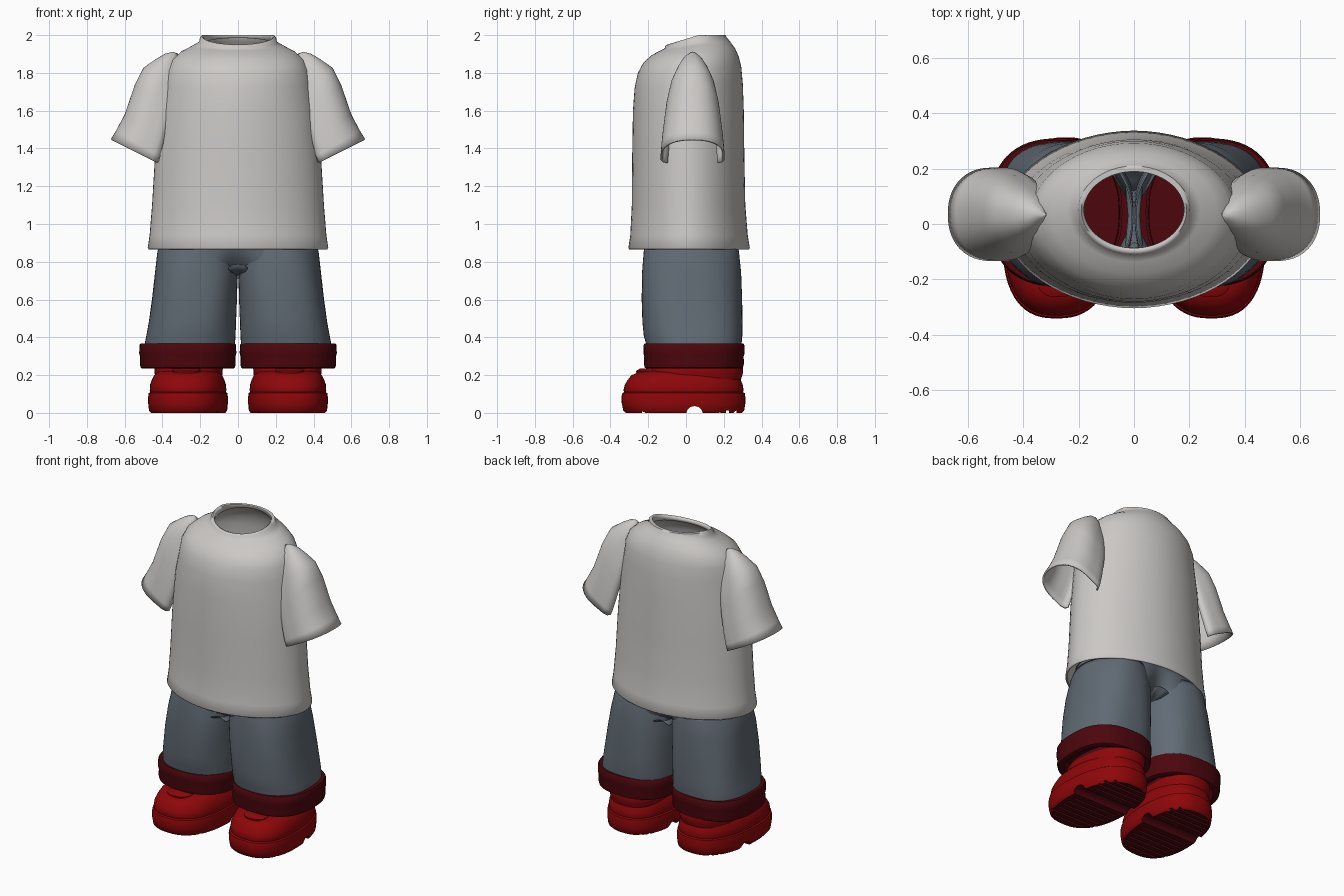
import bpy, bmesh, math

if "Cube" in bpy.data.objects:
    bpy.data.objects.remove(bpy.data.objects["Cube"])


def material(name, color):
    m = bpy.data.materials.new(name)
    m.diffuse_color = (*color, 1)
    m.use_nodes = True
    m.node_tree.nodes["Principled BSDF"].inputs["Base Color"].default_value = m.diffuse_color
    return m


WHITE = material("off_white_cotton", (0.60, 0.58, 0.565))
DENIM = material("grey_blue_denim", (0.118, 0.145, 0.173))
DARK = material("dark_red_cuff", (0.072, 0.002, 0.004))
RED = material("red_shoe", (0.27, 0.002, 0.003))


def oval(rx, yf, yb, zf, zb, cx=0.0, n=2.0, zmax=9.0, count=64, fold=0.0, phase=0.0):
    """Superellipse ring; height slopes from front (zf) to back (zb)."""
    pts = []
    cy, ry = (yf + yb) / 2, (yb - yf) / 2
    for i in range(count):
        a = 2 * math.pi * i / count
        c, s = math.cos(a), math.sin(a)
        f = 1 + fold * math.sin(5 * a + phase)
        u = math.copysign(abs(c) ** (2 / n), c)
        v = math.copysign(abs(s) ** (2 / n), s)
        z = zf + (zb - zf) * (v + 1) / 2
        pts.append((cx + rx * u * f, cy + ry * v * f, min(z, zmax)))
    return pts


def loft(name, rings, mat, closed=True, cap_start=False, cap_end=False,
         mirror=False, thick=0.0, cutter=None, angle=40):
    """Skin a list of rings into one smooth shaded object."""
    bm = bmesh.new()
    rows = [[bm.verts.new(p) for p in r] for r in rings]
    k = len(rows[0])
    for a, b in zip(rows, rows[1:]):
        for i in range(k if closed else k - 1):
            j = (i + 1) % k
            bm.faces.new((a[i], a[j], b[j], b[i]))
    if cap_start:
        bm.faces.new(rows[0][::-1])
    if cap_end:
        bm.faces.new(rows[-1])
    if closed:
        bmesh.ops.recalc_face_normals(bm, faces=bm.faces)
    me = bpy.data.meshes.new(name)
    bm.to_mesh(me)
    bm.free()
    me.materials.append(mat)
    me.polygons.foreach_set("use_smooth", [True] * len(me.polygons))
    me.set_sharp_from_angle(angle=math.radians(angle))
    ob = bpy.data.objects.new(name, me)
    bpy.context.collection.objects.link(ob)
    if cutter:
        md = ob.modifiers.new("Cut", 'BOOLEAN')
        md.operation, md.object, md.solver = 'DIFFERENCE', cutter, 'EXACT'
    if thick:
        md = ob.modifiers.new("Thickness", 'SOLIDIFY')
        md.thickness, md.offset = thick, -1
    if mirror:
        ob.modifiers.new("Mirror", 'MIRROR')
    return ob


# Shirt body: hem, chest, sloping shoulders, then a rolled collar
shirt = [
    (.472, -.300, .333, .865, .865), (.478, -.305, .338, .873, .873),
    (.468, -.295, .327, .94, .94), (.455, -.287, .314, 1.10, 1.10),
    (.440, -.285, .309, 1.35, 1.35), (.416, -.281, .306, 1.60, 1.60),
    (.392, -.272, .301, 1.72, 1.74), (.376, -.255, .293, 1.80, 1.83),
    (.350, -.225, .280, 1.855, 1.885), (.300, -.180, .260, 1.895, 1.93),
    (.240, -.136, .232, 1.918, 1.968), (.207, -.113, .213, 1.930, 1.992),
    (.202, -.110, .210, 1.942, 2.025), (.191, -.099, .200, 1.950, 2.04),
    (.181, -.087, .190, 1.945, 2.03), (.180, -.086, .189, 1.925, 1.985)]
loft("shirt_body", [oval(*r, n=1.92 if r[4] < 1.8 else 2.0, zmax=2.0) for r in shirt],
     WHITE, thick=.008, angle=70)


# Sleeves: arched sections open toward the body
def arch(xo, zo, xi, zi, hy, cy=.035, count=28):
    pts = [(-.02, -.80), (.02, -.94), (.12, -1.0), (.25, -1.0)]
    for i in range(count + 1):
        a = -math.pi / 2 + math.pi * i / count
        c, s = max(math.cos(a), 0), math.sin(a)
        pts.append((.36 + .64 * c ** .9, math.copysign(abs(s) ** .9, s)))
    pts += [(.25, 1.0), (.12, 1.0), (.02, .94), (-.02, .80)]
    return [(xi + (xo - xi) * t, cy + hy * v, zi + (zo - zi) * t) for t, v in pts]


sleeve = [(.318, 1.902, .300, 1.86, .003), (.345, 1.912, .302, 1.83, .030),
          (.385, 1.902, .310, 1.80, .060), (.430, 1.876, .325, 1.75, .085),
          (.500, 1.828, .345, 1.66, .117),
          (.545, 1.740, .365, 1.55, .140), (.600, 1.580, .395, 1.43, .158),
          (.645, 1.495, .415, 1.36, .166), (.674, 1.448, .428, 1.325, .169)]
loft("sleeve", [arch(*s) for s in sleeve], WHITE, closed=False,
     mirror=True, thick=-.010, angle=70)

# Trouser legs with soft folds, open at both ends
legs = [(.206, .207, -.218, .270, .89, 2.0), (.212, .213, -.224, .280, .855, 2.1),
        (.219, .220, -.235, .290, .74, 2.4), (.225, .232, -.236, .296, .60, 2.5),
        (.231, .243, -.230, .300, .48, 2.5), (.236, .250, -.222, .300, .41, 2.5),
        (.240, .257, -.205, .295, .35, 2.5), (.235, .257, -.20, .29, .30, 2.5)]
loft("trouser_leg", [oval(rx, yf, yb, z, z, cx=cx, n=n, fold=.008, phase=z * 9)
                     for rx, cx, yf, yb, z, n in legs], DENIM, mirror=True, thick=.006)


# Trouser waist, pinched along the middle into the crotch
def pinched(rx, yf, yb, z, amount):
    mid = (yf + yb) / 2
    return [(x, mid + (y - mid) * (1 - amount * math.exp(-(x / .075) ** 2)), zz)
            for x, y, zz in oval(rx, yf, yb, z, z, n=2.5, count=160)]


waist = [(.395, -.19, .245, .71, .75), (.400, -.20, .255, .76, .42),
         (.405, -.212, .264, .82, .2), (.405, -.216, .268, .88, .09),
         (.400, -.214, .266, .93, .05)]
loft("trouser_waist", [pinched(*w) for w in waist], DENIM, thick=.006)

# Saddle strip between the legs
gore = [[(x, y, .725 - 6 * x * x + 1.2 * (y - .03) ** 2)
         for x in (-w, -w / 2, 0, w / 2, w)]
        for y, w in ((-.20, .055), (-.12, .035), (.03, .022), (.18, .035), (.255, .055))]
loft("trouser_crotch", gore, DENIM, closed=False, thick=.006)

# Rolled cuffs: band profile outside, under and up inside, closed by the lining
cuff = [(.222, .030, .368), (.250, .002, .368), (.256, -.004, .358),
        (.257, -.005, .315), (.253, .0, .300), (.254, -.002, .260),
        (.250, .003, .240), (.242, .011, .235), (.215, .038, .237), (.212, .04, .32)]
loft("trouser_cuff", [oval(rx, -.221 + d, .305 - d, z, z, cx=.266, n=2.5)
                      for rx, d, z in cuff], DARK, mirror=True, cap_end=True)

# Hidden cutter: arch notch and tread grooves under the soles
bm = bmesh.new()


def groove(y, w, h, length):
    r = bmesh.ops.create_cube(bm, size=1)
    for v in r["verts"]:
        v.co = (.268 - .05 * (y + .1) + v.co.x * length, y + v.co.y * w, v.co.z * 2 * h)


for i, y in enumerate([-.27 + .045 * i for i in range(6)] + [.13, .175, .22, .26]):
    groove(y, .016, .012, .24 if i in (0, 9) else .33)
r = bmesh.ops.create_cone(bm, cap_ends=True, segments=24, radius1=.042, radius2=.042, depth=.7)
for v in r["verts"]:
    v.co = (.26 + v.co.z, .045 + v.co.x, v.co.y * .85)
me = bpy.data.meshes.new("sole_cutter")
bm.to_mesh(me)
bm.free()
me.materials.append(RED)
me.materials.append(DARK)
me.polygons.foreach_set("material_index", [1] * len(me.polygons))
cutter = bpy.data.objects.new("sole_cutter", me)
bpy.context.collection.objects.link(cutter)
cutter.hide_render = True
cutter.hide_viewport = True


# Shoes: footprint a bit narrower at the heel, toes turned out
def foot(rx, yf, yb, z, n=2.5, lift=0.0):
    out = []
    for x, y, zz in oval(rx, yf, yb, z, z + lift, cx=.268, n=n):
        x = .268 + (x - .268) * (1 - .22 * max(y, 0)) - .05 * (y + .1)
        out.append((x, y, zz))
    return out


def darken(ob, rule):
    """Second colour on the faces that satisfy the rule."""
    ob.data.materials.append(DARK)
    for p in ob.data.polygons:
        p.material_index = int(rule(p.normal.z))


sole = [(.196, -.318, .295, .0), (.206, -.332, .308, .012), (.210, -.340, .314, .05),
        (.210, -.342, .314, .085), (.207, -.337, .311, .105), (.196, -.322, .298, .112)]
ob = loft("shoe_sole", [foot(*s) for s in sole], RED, cap_start=True, cap_end=True,
          mirror=True, cutter=cutter)
darken(ob, lambda nz: nz < -.9)
upper = [(.198, -.325, .300, .105), (.202, -.331, .305, .120), (.200, -.324, .300, .150),
         (.191, -.308, .290, .175), (.180, -.290, .282, .198), (.164, -.255, .272, .215),
         (.130, -.190, .250, .224)]
loft("shoe_upper", [foot(*s) for s in upper], RED, cap_start=True, cap_end=True, mirror=True)

# Padded shoe collar rising into the cuff, with a dark top inside
collar = [(.172, -.175, .288, .17), (.180, -.190, .300, .205), (.182, -.188, .303, .235),
          (.174, -.165, .292, .262), (.160, -.150, .270, .270)]
ob = loft("shoe_collar", [foot(*s) for s in collar], RED, cap_end=True, mirror=True)
darken(ob, lambda nz: nz > .2)

# Raised tongue on each shoe
tongue = [(.075, -.262, -.12, .205), (.078, -.265, -.11, .222), (.066, -.245, -.11, .234)]
loft("shoe_tongue", [foot(*s) for s in tongue], RED, cap_end=True, mirror=True)
